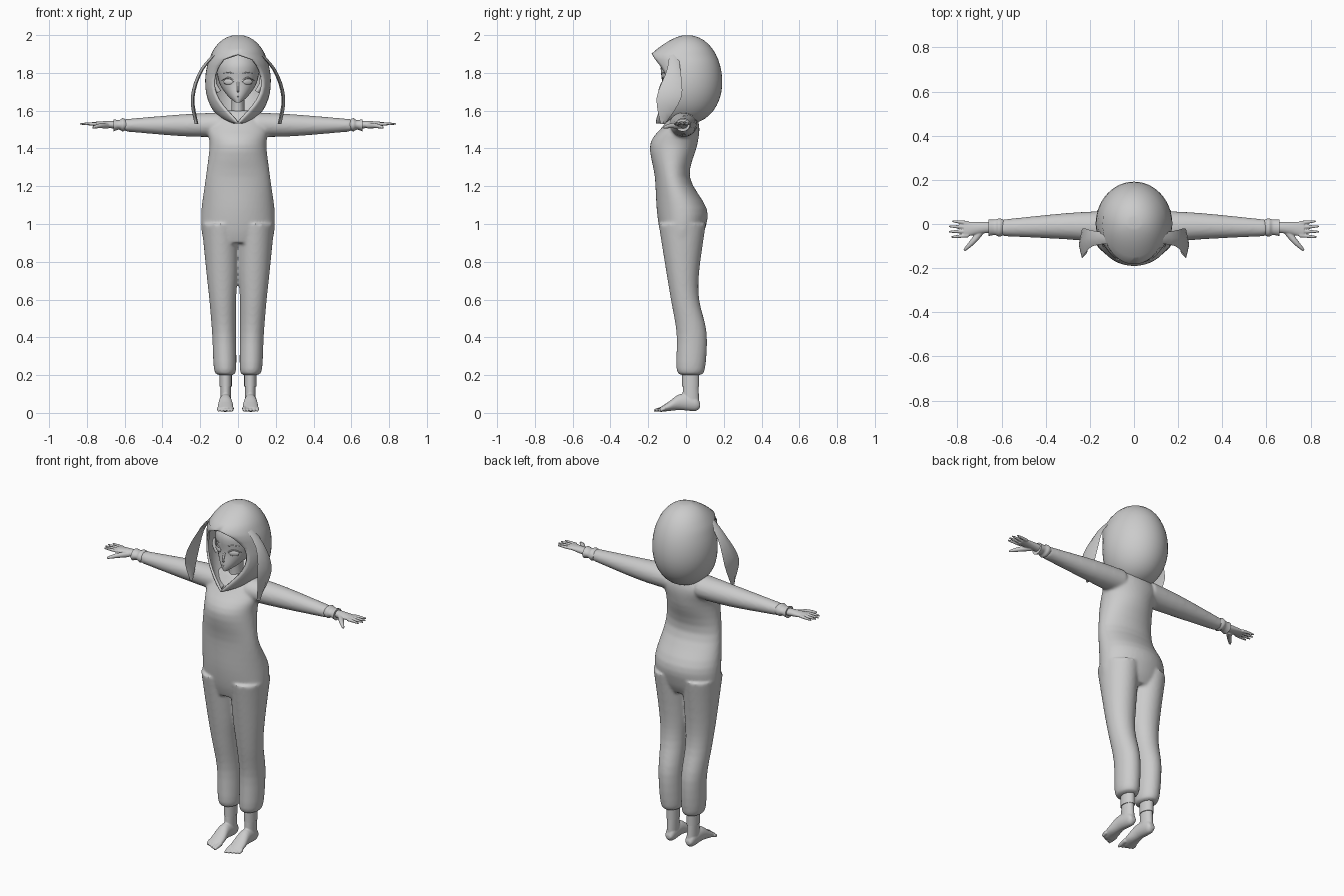
import bpy, bmesh, math
from mathutils import Vector

if "Cube" in bpy.data.objects:
    bpy.data.objects.remove(bpy.data.objects["Cube"])

shade = 0.6
grey = bpy.data.materials.new("plain grey")
grey.use_nodes = True
grey.diffuse_color = (shade, shade, shade, 1)
grey.node_tree.nodes["Principled BSDF"].inputs["Base Color"].default_value = grey.diffuse_color


def finish(name, bm, angle=60):
    bmesh.ops.recalc_face_normals(bm, faces=bm.faces)
    mesh = bpy.data.meshes.new(name)
    bm.to_mesh(mesh)
    bm.free()
    mesh.materials.append(grey)
    part = bpy.data.objects.new(name, mesh)
    bpy.context.collection.objects.link(part)
    bpy.ops.object.select_all(action='DESELECT')
    part.select_set(True)
    bpy.context.view_layer.objects.active = part
    bpy.ops.object.shade_smooth_by_angle(angle=math.radians(angle))
    return part


def spline(rows, steps=4):
    """Smooth curve through a few rows of numbers."""
    rows = [Vector(row) for row in rows]
    last = len(rows) - 1
    result = []
    for k in range(last):
        before, start, end, after = (rows[min(max(k + d, 0), last)] for d in (-1, 0, 1, 2))
        for i in range(steps):
            t = i / steps
            leave, arrive = (end - before) / 2, (after - start) / 2
            ease = t * t * (3 - 2 * t)
            result.append(start.lerp(end, ease) + leave * t * (1 - t) ** 2 - arrive * t * t * (1 - t))
    return result + [rows[last]]


def bridge(bm, rings, closed=True):
    count = len(rings[0])
    for lower, upper in zip(rings, rings[1:]):
        for i in range(count if closed else count - 1):
            j = (i + 1) % count
            bm.faces.new((lower[i], lower[j], upper[j], upper[i]))
    if closed:
        bm.faces.new(rings[0])
        bm.faces.new(rings[-1])


def loft(bm, axis, sections, side=1, sides=32):
    """Sections: place on the axis, then low and high of the other two axes."""
    rings = []
    for p, a_low, a_high, b_low, b_high in spline(sections):
        ring = []
        for i in range(sides):
            turn = math.tau * i / sides
            a = (a_low + a_high) / 2 + (a_high - a_low) / 2 * math.cos(turn)
            b = (b_low + b_high) / 2 + (b_high - b_low) / 2 * math.sin(turn)
            x, y, z = {"x": (p, a, b), "y": (a, p, b), "z": (a, b, p)}[axis]
            ring.append(bm.verts.new((side * x, y, z)))
        rings.append(ring)
    bridge(bm, rings)


def even(rows):
    """Sections that are symmetric about the middle of the body."""
    return [(z, -width, width, front, back) for z, width, front, back in rows]


def sweep(bm, path, thick, thin, side=1, sides=10):
    """Round tube along a smooth path, tapering from thick to thin."""
    path = spline(path)
    last = len(path) - 1
    rings = []
    for k, centre in enumerate(path):
        along = (path[min(k + 1, last)] - path[max(k - 1, 0)]).normalized()
        up = Vector((0, 1, 0)) if abs(along.z) > abs(along.x) else Vector((0, 0, 1))
        across = along.cross(up).normalized()
        over = across.cross(along)
        radius = thick + (thin - thick) * (k / last) ** 2
        ring = []
        for i in range(sides):
            turn = math.tau * i / sides
            x, y, z = centre + radius * (across * math.cos(turn) + over * math.sin(turn))
            ring.append(bm.verts.new((side * x, y, z)))
        rings.append(ring)
    bridge(bm, rings)


def blend(part, voxel, repeat):
    """Fuse overlapping volumes into one soft skin."""
    fuse = part.modifiers.new("fuse", 'REMESH')
    fuse.mode, fuse.voxel_size, fuse.use_smooth_shade = 'VOXEL', voxel, True
    soften = part.modifiers.new("soften", 'SMOOTH')
    soften.factor, soften.iterations = 0.5, repeat


# Jumpsuit: torso, legs and sleeves fused together
bm = bmesh.new()
loft(bm, "z", even([(1.6, .08, -.06, .04), (1.52, .16, -.12, .07), (1.42, .15, -.19, .06),
                    (1.25, .17, -.165, .02), (1.08, .193, -.155, .11), (.97, .193, -.14, .1),
                    (.9, .18, -.12, .07)]), sides=48)
for side in (1, -1):
    loft(bm, "z", [(1, -.01, .193, -.145, .105), (.75, 0, .168, -.105, .07), (.6, .01, .152, -.08, .07),
                   (.42, .01, .137, -.05, .11), (.23, .01, .127, -.05, .1), (.2, .03, .1, -.02, .07)], side)
    loft(bm, "x", [(.1, -.09, .06, 1.46, 1.59), (.3, -.07, .05, 1.465, 1.58), (.6, -.055, .02, 1.49, 1.555)], side)
blend(finish("jumpsuit", bm), .008, 6)

for side, word in ((1, "left"), (-1, "right")):
    # Cuffs at wrists and ankles
    bm = bmesh.new()
    loft(bm, "x", [(.59, -.05, .02, 1.5, 1.55), (.61, -.057, .025, 1.49, 1.56),
                   (.63, -.05, .02, 1.5, 1.55), (.66, -.055, .02, 1.49, 1.555)], side)
    finish(word + "_wrist_cuff", bm)
    bm = bmesh.new()
    loft(bm, "z", [(.22, .033, .097, -.02, .07), (.14, .033, .097, -.02, .07)], side)
    finish(word + "_ankle_cuff", bm, 40)

    # Hand with four fingers and a thumb
    bm = bmesh.new()
    loft(bm, "x", [(.65, -.04, .01, 1.505, 1.545), (.7, -.045, .01, 1.51, 1.545),
                   (.77, -.06, .01, 1.52, 1.54)], side)
    for finger in range(4):
        tip = .84 - .006 * (finger - 1.6) ** 2
        sweep(bm, [(.75, .005 - .019 * finger, 1.53), (tip, .013 - .024 * finger, 1.53)], .009, .004, side)
    sweep(bm, [(.69, -.03, 1.52), (.73, -.08, 1.52), (.77, -.12, 1.51)], .016, .005, side)
    blend(finish(word + "_hand", bm), .0035, 2)

    # Bare foot with toes
    bm = bmesh.new()
    loft(bm, "z", [(.16, .037, .093, -.015, .065), (.06, .037, .093, -.02, .07)], side)
    loft(bm, "y", [(.075, .05, .08, .03, .05), (.05, .037, .093, .01, .09), (-.03, .033, .1, .015, .1),
                   (-.09, .025, .107, .01, .06), (-.135, .03, .105, .005, .03)], side)
    for toe in range(5):
        x = .034 + .017 * toe
        tip = .008 * toe - .17
        sweep(bm, [(x, -.11, .025), (x, tip, .012)], .011 if toe else .013, .006, side)
    blend(finish(word + "_foot", bm), .004, 2)

    # Long drooping hood ear: thin leaf through (x, height, back, front)
    bm = bmesh.new()
    rings = []
    for x, z, back, front in spline([(.085, 1.945, -.05, -.085), (.2, 1.82, -.03, -.1),
                                     (.25, 1.67, -.025, -.155), (.23, 1.53, -.11, -.135)]):
        middle = (back + front) / 2
        corners = ((x, middle), (x - .014, back), (x - .02, middle), (x - .014, front))
        rings.append([bm.verts.new((side * a, y, z)) for a, y in corners])
    bridge(bm, rings)
    finish(word + "_hood_ear", bm, 50)

# Head with a narrow chin, and the neck
bm = bmesh.new()
loft(bm, "z", even([(1.643, .012, -.13, -.1), (1.68, .056, -.135, .03), (1.75, .1, -.127, .11),
                    (1.85, .11, -.13, .13), (1.94, .05, -.06, .06)]))
finish("head", bm)
bm = bmesh.new()
loft(bm, "z", even([(1.54, .055, -.08, .05), (1.58, .036, -.06, .03), (1.69, .034, -.065, .03)]))
finish("neck", bm)

# Face: nose, mouth, eyes, lashes, brows and ears
bm = bmesh.new()
sweep(bm, [(0, -.125, 1.75), (0, -.14, 1.71), (0, -.13, 1.7)], .006, .004)
sweep(bm, [(-.015, -.131, 1.677), (0, -.135, 1.675), (.015, -.131, 1.677)], .002, .002)
finish("nose_and_mouth", bm)
for side, word in ((1, "left"), (-1, "right")):
    bm = bmesh.new()
    bmesh.ops.create_uvsphere(bm, u_segments=16, v_segments=8, radius=1)
    for v in bm.verts:
        x, y, z = v.co
        v.co = (side * (.051 + .026 * x), .008 * y + .012 * x - .109, 1.753 + .016 * z)
    sweep(bm, [(.02, -.122, 1.755), (.05, -.118, 1.775), (.085, -.09, 1.76)], .004, .002, side)
    sweep(bm, [(.02, -.127, 1.795), (.05, -.12, 1.803), (.08, -.1, 1.798)], .003, .001, side)
    finish(word + "_eye", bm)
    bm = bmesh.new()
    sweep(bm, [(.1, -.05, 1.7), (.122, -.05, 1.74), (.12, -.045, 1.775)], .012, .006, side)
    finish(word + "_ear", bm)

# Hood: rounded shell, peaked over the brow, with an oval face opening
bm = bmesh.new()
rings = []
rows, half = 20, 18
middle, peak = 1.75, 1.89
for row in range(rows + 1):
    z = 1.765 + .233 * math.cos(math.pi * row / rows)
    height = .25 if z > middle else .22
    bulge = (1 - ((z - middle) / height) ** 2) ** .45
    if z > peak:
        opening = 180
        front = .195 * ((2 - z) / (2 - peak)) ** .6
    else:
        opening = min(180, 131 + 25 * ((z - 1.74) / .15) ** 2)
        front = .16 + .4 * max(0, z - 1.8)
    ring = []
    for i in range(-half, half + 1):
        turn = math.radians(opening) * i / half
        reach = .192 * bulge if math.cos(turn) > 0 else front
        ring.append(bm.verts.new((.174 * bulge * math.sin(turn), reach * math.cos(turn), z)))
    rings.append(ring)
bridge(bm, rings, closed=False)
bm.faces.new(rings[0])
bmesh.ops.remove_doubles(bm, verts=bm.verts, dist=.0005)
cloth = finish("hood", bm).modifiers.new("cloth", 'SOLIDIFY')
cloth.thickness, cloth.offset = .012, -1
